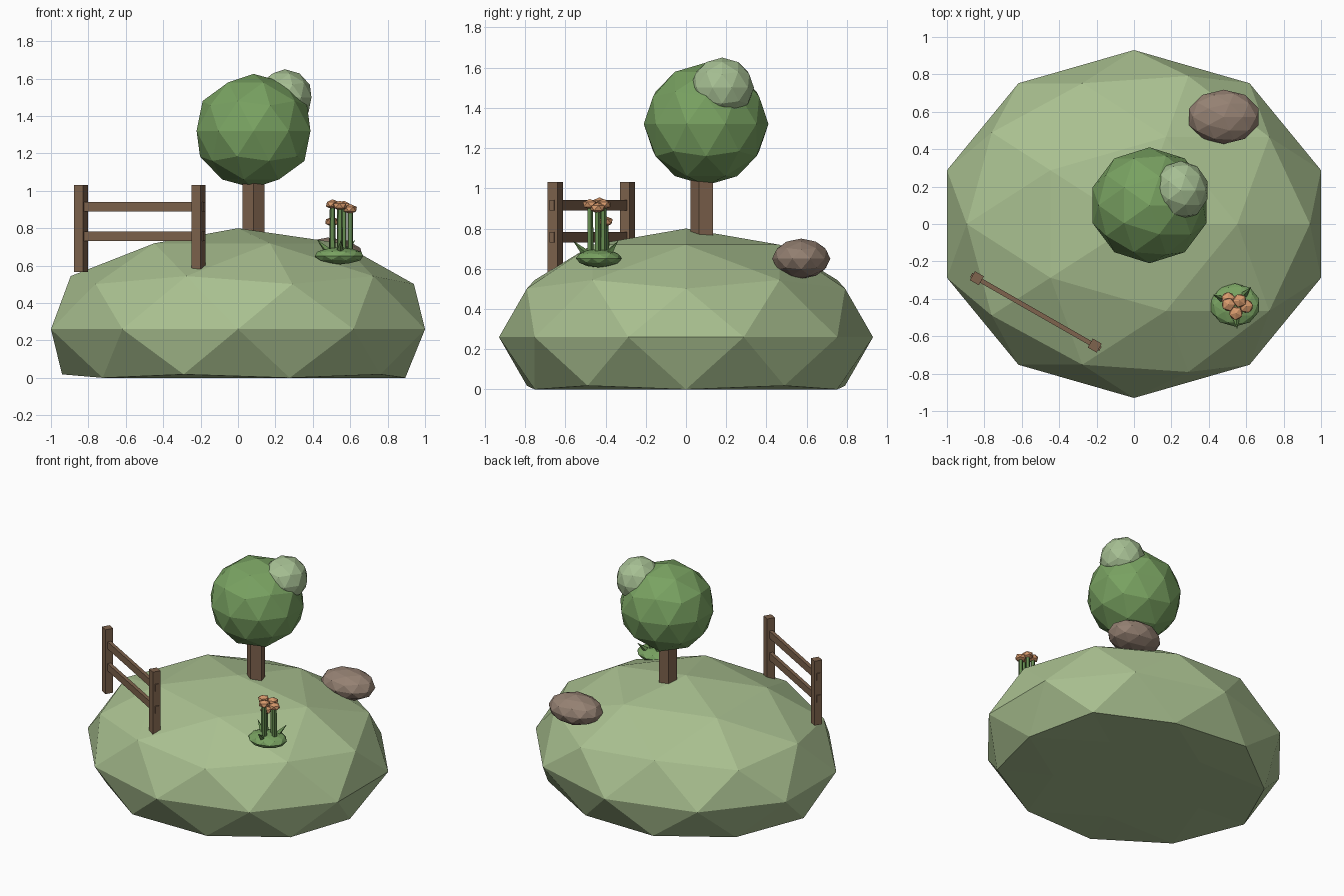
import bpy
from math import radians, cos, sin, atan2, hypot
from mathutils import Vector

if "Cube" in bpy.data.objects:
    bpy.data.objects.remove(bpy.data.objects["Cube"])


def material(name, rgb):
    m = bpy.data.materials.new(name)
    m.diffuse_color = (*rgb, 1)
    m.use_nodes = True
    m.node_tree.nodes["Principled BSDF"].inputs["Base Color"].default_value = m.diffuse_color
    return m


GRASS = material("grass", (0.40, 0.53, 0.28))
LEAF = material("leaf", (0.19, 0.36, 0.12))
PALE_LEAF = material("pale_leaf", (0.38, 0.52, 0.29))
STEM = material("stem", (0.13, 0.26, 0.08))
WOOD = material("wood", (0.21, 0.125, 0.075))
STONE = material("stone", (0.30, 0.22, 0.17))
PETAL = material("petal", (0.68, 0.32, 0.15))


def finish(name, mat):
    ob = bpy.context.object
    ob.name = name
    ob.data.materials.append(mat)
    return ob


def blob(name, mat, loc, size, detail=2, turn=0):
    bpy.ops.mesh.primitive_ico_sphere_add(subdivisions=detail, radius=1, location=loc,
                                          rotation=(0, 0, radians(turn)))
    ob = finish(name, mat)
    ob.scale = size
    return ob


def rod(name, mat, start, end, r1, r2, sides, turn=0):
    a, b = Vector(start), Vector(end)
    bpy.ops.mesh.primitive_cone_add(vertices=sides, radius1=r1, radius2=r2,
                                    depth=(b - a).length, location=(a + b) / 2)
    ob = finish(name, mat)
    if abs((b - a).normalized().z) > 0.999:
        ob.rotation_euler.z = radians(turn)
    else:
        ob.rotation_euler = (b - a).to_track_quat('Z', 'Y').to_euler()
    return ob


def box(name, mat, loc, size, angle):
    bpy.ops.mesh.primitive_cube_add(size=1, location=loc, rotation=(0, 0, angle))
    ob = finish(name, mat)
    ob.scale = size
    return ob


# Hill: squashed sphere with its underside flattened on the ground
hill_size, hill_z = (1.0515, 0.93, 0.54), 0.26
hill = blob("hill", GRASS, (0, 0, hill_z), hill_size)
for v in hill.data.vertices:
    v.co.z = max(v.co.z, -hill_z / hill_size[2])

# Tree
rod("tree_trunk", WOOD, (0.083, 0.085, 0.70), (0.083, 0.085, 1.10), 0.062, 0.062, 5, 180)
blob("tree_crown", LEAF, (0.083, 0.10, 1.32), (0.32, 0.31, 0.305))
blob("tree_crown_tuft", PALE_LEAF, (0.25, 0.18, 1.50), (0.15, 0.158, 0.15))

# Rock
blob("rock", STONE, (0.48, 0.573, 0.65), (0.195, 0.145, 0.10))

# Fence: two posts joined by two rails
p1, p2 = Vector((-0.84, -0.29)), Vector((-0.21, -0.65))
run, mid = p2 - p1, (p1 + p2) / 2
fence_angle = atan2(run.y, run.x)
for i, p in enumerate((p1, p2)):
    box(f"fence_post_{i + 1}", WOOD, (p.x, p.y, 0.798), (0.055, 0.055, 0.465), fence_angle)
for i, z in enumerate((0.757, 0.915)):
    box(f"fence_rail_{i + 1}", WOOD, (mid.x, mid.y, z),
        (hypot(*run) + 0.07, 0.025, 0.052), fence_angle)

# Flower clump: low bush, pointed leaves, stems with blossoms
cx, cy = 0.54, -0.433
blob("flower_bush", LEAF, (cx, cy, 0.652), (0.135, 0.115, 0.046))
for i, deg in enumerate((155, 48, -85)):
    c, s = cos(radians(deg)), sin(radians(deg))
    rod(f"flower_leaf_{i + 1}", STEM, (cx + 0.06 * c, cy + 0.06 * s, 0.67),
        (cx + 0.13 * c, cy + 0.13 * s, 0.74), 0.022, 0, 4)
blossoms = [(0.505, -0.43, 0.928), (0.565, -0.41, 0.92), (0.60, -0.44, 0.902),
            (0.545, -0.477, 0.92), (0.503, -0.40, 0.835)]
for i, (x, y, z) in enumerate(blossoms):
    rod(f"flower_stem_{i + 1}", STEM, (x, y, 0.64), (x, y, z), 0.017, 0.015, 5)
    blob(f"blossom_{i + 1}", PETAL, (x, y, z), (0.04, 0.04, 0.027), 1, 40 * i)
